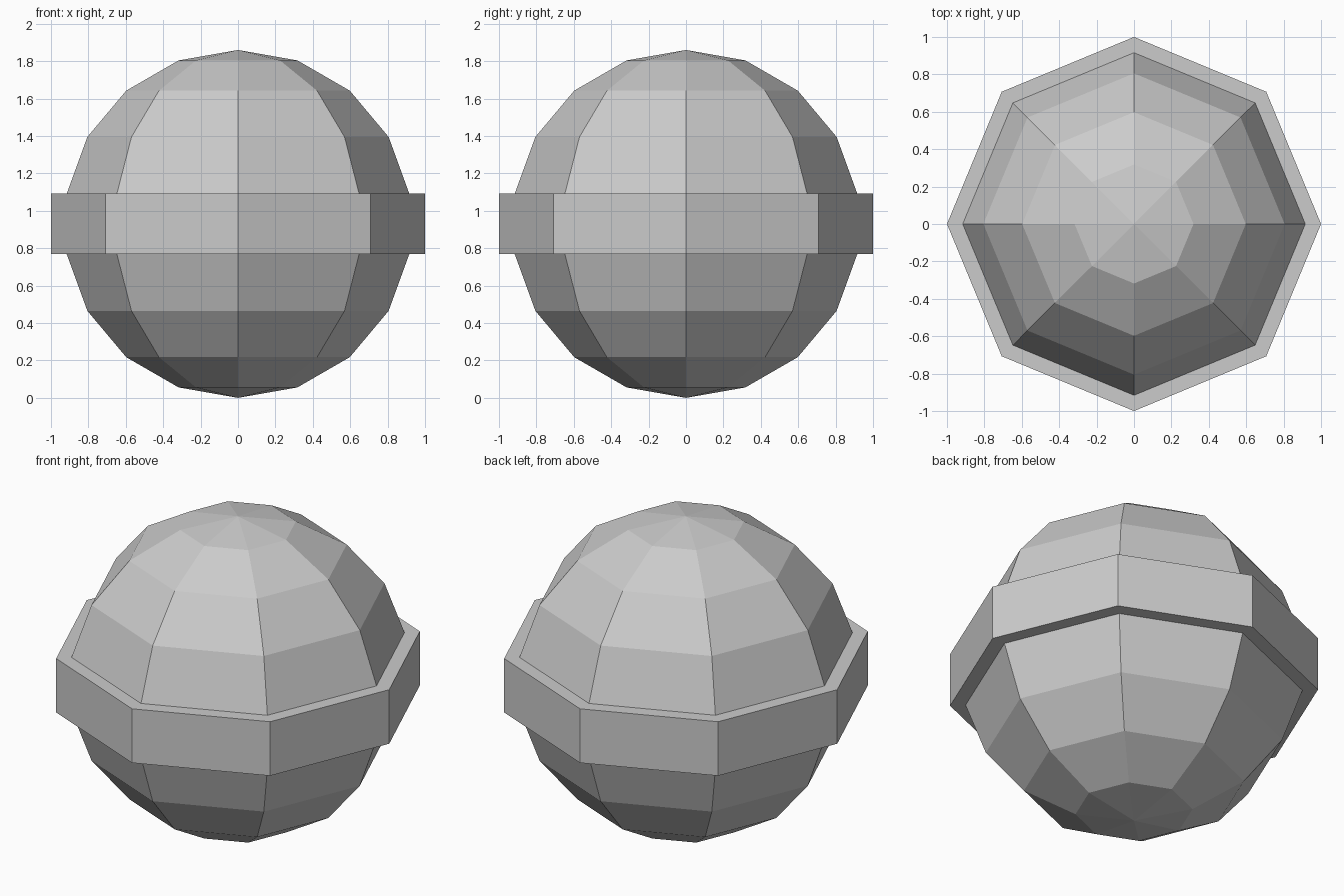
import bpy
import bmesh
from math import sin, cos, radians, tau

if "Cube" in bpy.data.objects:
    bpy.data.objects.remove(bpy.data.objects["Cube"])

SIDES, RADIUS, BAND_RADIUS = 8, 0.93, 1.0

# Half profile: nine 20-degree rows, with the middle row pushed out as a band
profile = [(RADIUS * sin(radians(20 * i)), RADIUS * (1 - cos(radians(20 * i))))
           for i in range(10)]
band = [(BAND_RADIUS, profile[4][1]), (BAND_RADIUS, profile[5][1])]
profile = profile[:5] + band + profile[5:]

# Spin the profile into the closed, flat-faced ball
bm = bmesh.new()
verts = [bm.verts.new((r, 0, z)) for r, z in profile]
edges = [bm.edges.new(pair) for pair in zip(verts, verts[1:])]
bmesh.ops.spin(bm, geom=verts + edges, cent=(0, 0, 0), axis=(0, 0, 1),
               angle=tau, steps=SIDES, use_duplicate=False)
bmesh.ops.remove_doubles(bm, verts=bm.verts[:], dist=0.0005)
bmesh.ops.recalc_face_normals(bm, faces=bm.faces[:])

mesh = bpy.data.meshes.new("banded_ball")
bm.to_mesh(mesh)
bm.free()
bpy.context.collection.objects.link(bpy.data.objects.new("banded_ball", mesh))
